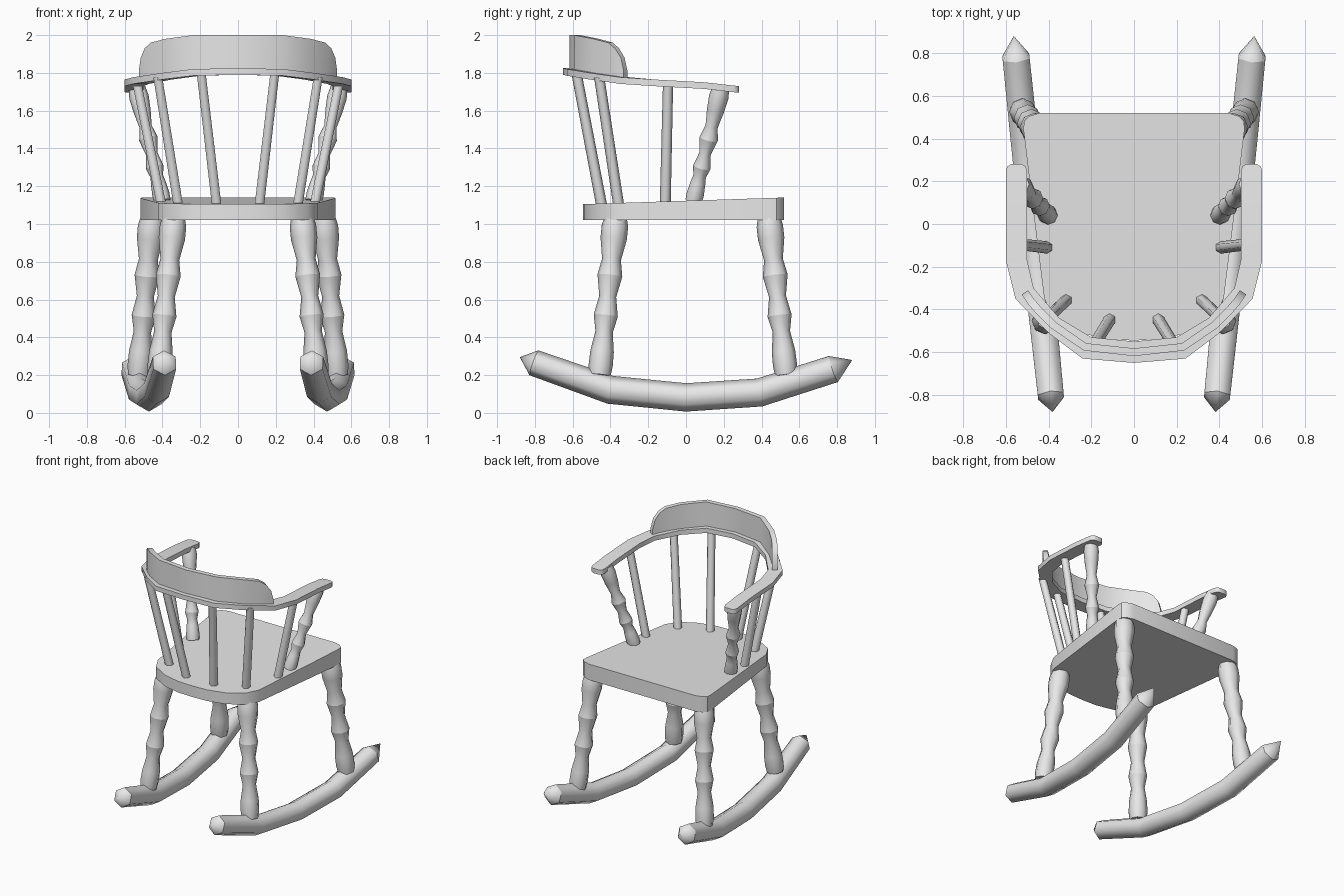
import bpy, bmesh, math
from mathutils import Vector

if "Cube" in bpy.data.objects:
    bpy.data.objects.remove(bpy.data.objects["Cube"], do_unlink=True)

grey = bpy.data.materials.new("light_grey")
grey.use_nodes = True
GREY = (0.8, 0.8, 0.8, 1)
grey.diffuse_color = GREY
grey.node_tree.nodes["Principled BSDF"].inputs["Base Color"].default_value = GREY


def loft(name, sections, sharp_angle=40, sharp_rings=()):
    """Skin closed sections of equal length, cap both ends, smooth with sharp edges."""
    bm = bmesh.new()
    rings = [[bm.verts.new(p) for p in s] for s in sections]
    n = len(rings[0])
    for a, b in zip(rings, rings[1:]):
        for i in range(n):
            j = (i + 1) % n
            bm.faces.new((a[i], a[j], b[j], b[i]))
    bm.faces.new(rings[0])
    bm.faces.new(rings[-1])
    creased = set()
    for k in sharp_rings:
        creased |= {bm.edges.get((rings[k][i], rings[k][i - 1])) for i in range(n)}
    for e in bm.edges:
        e.smooth = e not in creased
    bmesh.ops.remove_doubles(bm, verts=bm.verts, dist=0.0005)
    bmesh.ops.recalc_face_normals(bm, faces=bm.faces)
    for f in bm.faces:
        f.smooth = True
    for e in bm.edges:
        if e.calc_face_angle(0) > math.radians(sharp_angle):
            e.smooth = False
    mesh = bpy.data.meshes.new(name)
    bm.to_mesh(mesh)
    bm.free()
    mesh.materials.append(grey)
    obj = bpy.data.objects.new(name, mesh)
    bpy.context.collection.objects.link(obj)
    return obj


def circle(center, tangent, radius, sides, ref):
    u = tangent.cross(ref).normalized()
    v = u.cross(tangent).normalized()
    angles = [math.pi / 2 + math.tau * i / sides for i in range(sides)]
    return [center + radius * (math.cos(a) * u + math.sin(a) * v) for a in angles]


def turned(name, bottom, top, profile, sides, sharp_rings=()):
    """Lathe-turned bar; profile holds (fraction along axis, radius)."""
    a, b = Vector(bottom), Vector(top)
    secs = [circle(a.lerp(b, t), b - a, r, sides, Vector((0, 1, 0))) for t, r in profile]
    loft(name, secs, 62, sharp_rings)


def mirrored(half):
    """Complete a list of sections starting on the centre line."""
    flip = [[(-x, y, z) for x, y, z in s] for s in half[:0:-1]]
    return flip + half


# Seat: rounded front, tapering sides, curved back, top sloping to the back
half = [(0, .52), (.44, .52), (.49, .505), (.515, .48), (.517, .44), (.485, .17),
        (.42, -.35), (.37, -.44), (.25, -.51), (.12, -.54), (0, -.545)]
outline = half + [(-x, y) for x, y in half[-2:0:-1]]
loft("seat", [[(x, y, 1.022) for x, y in outline],
              [(x, y, 1.123 + .033 * y) for x, y in outline]])

# Arm rail: inner x, y, outer x, y, top height
RAIL = [(0, -.55, 0, -.65, 1.825), (.2, -.53, .24, -.63, 1.82),
        (.35, -.44, .40, -.51, 1.80), (.47, -.30, .555, -.35, 1.777),
        (.5, -.17, .6, -.17, 1.765), (.5, .1, .6, .1, 1.75),
        (.5, .25, .6, .25, 1.733), (.508, .27, .592, .27, 1.731),
        (.525, .28, .575, .28, 1.73)]
loft("arm_rail", mirrored([[(a, b, z), (c, d, z), (c, d, z - .035), (a, b, z - .035)]
                           for a, b, c, d, z in RAIL]))

# Crest board standing on the rail: x, y, top height
CREST = [(0, -.6, 2), (.23, -.575, 2), (.375, -.475, 1.98), (.45, -.4, 1.96),
         (.48, -.365, 1.93), (.5, -.335, 1.88), (.51, -.32, 1.81)]
crest = []
for i, (x, y, z) in enumerate(CREST):
    x0, y0, _ = CREST[i - 1] if i > 1 else (-.23, -.575, 0) if i == 0 else CREST[0]
    x1, y1, _ = CREST[min(i + 1, len(CREST) - 1)]
    side = Vector((y1 - y0, x0 - x1)).normalized() * .018
    low = 1.715 - .15 * y
    (ax, ay), (bx, by) = (x + side.x, y + side.y), (x - side.x, y - side.y)
    crest.append([(ax, ay, low), (ax, ay, z), (bx, by, z), (bx, by, low)])
loft("crest_board", mirrored(crest))

LEG = [(0, .058), (.06, .064), (.15, .062), (.27, .046), (.37, .064), (.49, .045),
       (.62, .066), (.72, .05), (.85, .07), (.93, .07), (1, .055)]
POST = [(0, .044), (.06, .046), (.16, .04), (.22, .034), (.30, .047), (.42, .031),
        (.55, .05), (.66, .033), (.8, .046), (.92, .052), (1, .045)]
STICK = [(0, .029), (1, .027)]
ROCKER = [(-.88, .295, 0), (-.805, .265, .07), (-.4, .122, .075), (0, .082, .075),
          (.39, .108, .075), (.78, .232, .073), (.88, .28, 0)]

for side, s in (("left", 1), ("right", -1)):
    # Rocker: six-sided bent bar with pointed ends, splayed outwards
    path = [Vector((s * (.472 + .103 * y), y, z)) for y, z, r in ROCKER]
    secs = []
    for i, p in enumerate(path):
        tangent = path[min(i + 1, len(path) - 1)] - path[max(i - 1, 0)]
        secs.append(circle(p, tangent, ROCKER[i][2], 6, Vector((0, 0, 1))))
    loft(side + "_rocker", secs, 62, (1, 5))

    # Turned legs and arm posts
    turned(side + "_front_leg", (s * .525, .53, .2), (s * .455, .437, 1.05), LEG, 8, (4, 6))
    turned(side + "_back_leg", (s * .42, -.457, .2), (s * .338, -.37, 1.05), LEG, 8, (4, 6))
    turned(side + "_arm_post", (s * .4, .04, 1.12), (s * .535, .185, 1.72), POST, 8, (4, 6))

    # Plain spindles under the rail
    turned(side + "_inner_spindle", (s * .112, -.445, 1.09), (s * .195, -.58, 1.8), STICK, 6)
    turned(side + "_outer_spindle", (s * .315, -.355, 1.09), (s * .425, -.46, 1.78), STICK, 6)
    turned(side + "_arm_spindle", (s * .405, -.11, 1.1), (s * .535, -.095, 1.745), STICK, 6)
